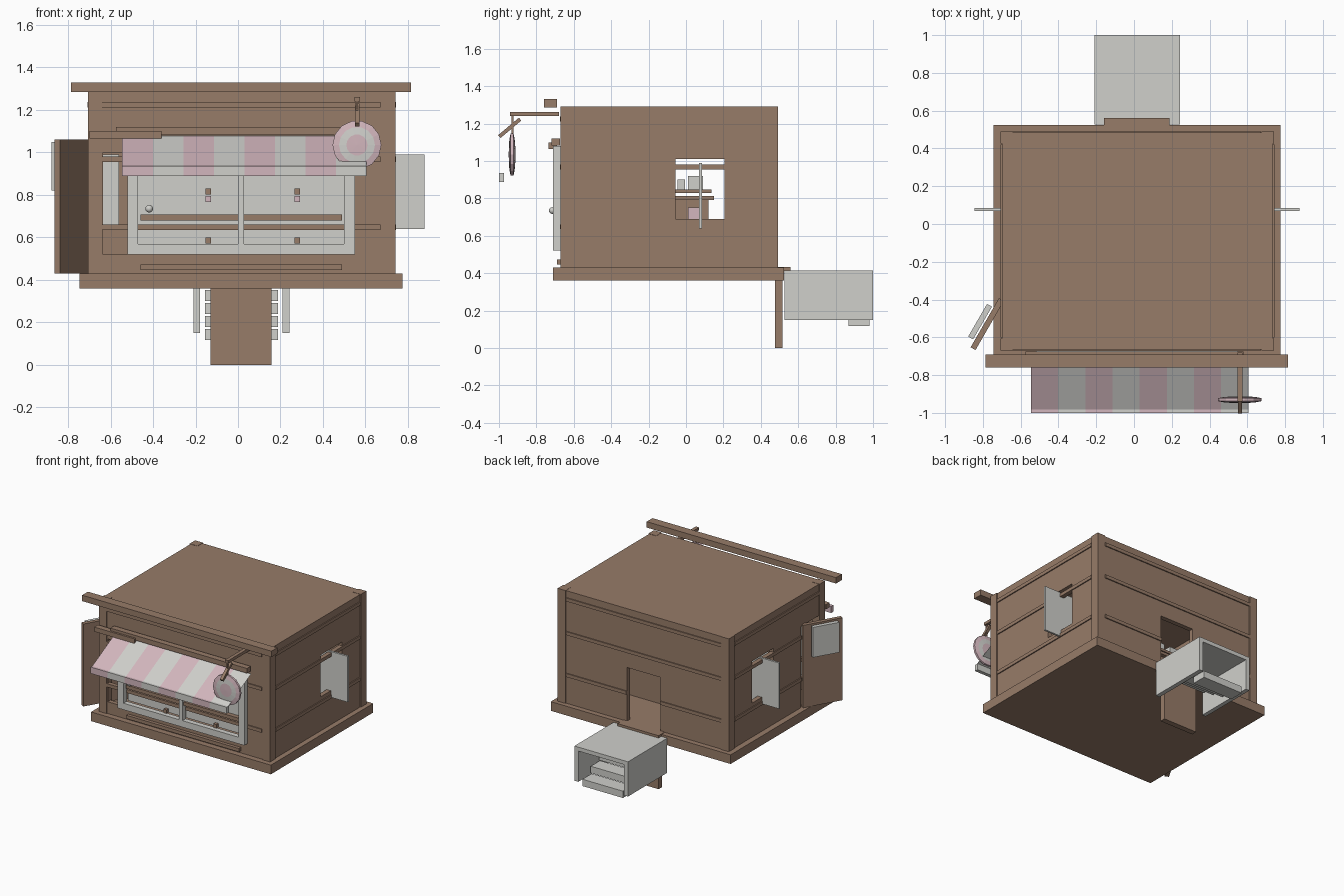
import bpy, bmesh, math
from mathutils import Matrix, Vector

if "Cube" in bpy.data.objects:
    bpy.data.objects.remove(bpy.data.objects["Cube"])


def material(name, rgb):
    m = bpy.data.materials.new(name)
    m.use_nodes = True
    col = (*rgb, 1)
    m.diffuse_color = col
    m.node_tree.nodes["Principled BSDF"].inputs["Base Color"].default_value = col
    return m


WOOD = material("brown wood", (0.31, 0.20, 0.14))
PALE = material("pale grey", (0.63, 0.63, 0.60))
PINK = material("soft pink", (0.65, 0.47, 0.51))


def finish(name, bm, *mats):
    bmesh.ops.recalc_face_normals(bm, faces=bm.faces)
    me = bpy.data.meshes.new(name)
    bm.to_mesh(me)
    bm.free()
    ob = bpy.data.objects.new(name, me)
    bpy.context.collection.objects.link(ob)
    for m in mats:
        me.materials.append(m)
    return ob


def box(name, x, y, z, mat=WOOD, rot=None):
    """Box from its spans on each axis, optionally turned about its centre."""
    bm = bmesh.new()
    bmesh.ops.create_cube(bm, size=1)
    size = Vector((s[1] - s[0] for s in (x, y, z)))
    bmesh.ops.scale(bm, vec=size, verts=bm.verts)
    ob = finish(name, bm, mat)
    ob.location = [(s[0] + s[1]) / 2 for s in (x, y, z)]
    if rot:
        ob.rotation_euler = rot
    return ob


def cut(ob, *spans):
    """Cut a box-shaped hole and drop the cutter."""
    cutter = box("cutter", *spans)
    cutter.hide_render = True
    mod = ob.modifiers.new("hole", "BOOLEAN")
    mod.object, mod.operation, mod.solver = cutter, "DIFFERENCE", "EXACT"
    bpy.context.view_layer.objects.active = ob
    bpy.ops.object.modifier_apply(modifier="hole")
    bpy.data.objects.remove(cutter)


# Cabin shell and floor
L, R, F, B = -0.70, 0.735, -0.665, 0.485
box("floor_base", (-0.745, 0.775), (-0.71, 0.525), (0.36, 0.43))
shell = box("cabin_walls", (L, R), (F, B), (0.43, 1.29))
cut(shell, (L + .035, R - .035), (F + .035, B - .035), (0.40, 1.255))
cut(shell, (-1, 1), (-0.055, 0.205), (0.69, 1.01))          # side windows
cut(shell, (-0.635, 0.50), (-0.8, -0.6), (0.52, 1.0))       # front window
cut(shell, (-0.125, 0.16), (0.4, 0.6), (0.42, 0.84))        # back doorway
cut(shell, (-0.8, -0.6), (-0.62, -0.39), (0.42, 1.05))      # side doorway

# Corner posts and horizontal battens
for sx, px in (("right", L), ("left", R)):
    for sy, py in (("front", F), ("back", B)):
        x0 = px - .006 if px < 0 else px - .06
        y0 = py - .006 if py < 0 else py - .06
        box(f"{sy}_{sx}_post", (x0, x0 + .066), (y0, y0 + .066), (0.43, 1.292))
for i, z in enumerate((0.635, 0.955, 1.212)):
    zs = (z, z + .026)
    box(f"front_batten_{i}", (-0.64, 0.67), (F - .008, F + .025), zs)
    if i:
        box(f"back_batten_{i}", (-0.64, 0.67), (B - .025, B + .008), zs)
    else:
        for x in ((-0.64, -0.125), (0.16, 0.67)):
            box("back_batten_low", x, (B - .025, B + .008), zs)
    box(f"left_batten_{i}", (R - .025, R + .008), (-0.60, 0.42), zs)
    y0 = -0.60 if i == 2 else -0.39
    box(f"right_batten_{i}", (L - .008, L + .025), (y0, 0.42), zs)

# Pivoting side shutters
for name, x in (("right_shutter", (-0.845, -0.56)), ("left_shutter", (0.595, 0.877))):
    box(name, x, (0.07, 0.085), (0.64, 0.99), PALE)

# Side door standing ajar, with its notice board
turn = (0, 0, math.radians(-30))
box("side_door", (-0.792, -0.762), (-0.68, -0.38), (0.43, 1.06), WOOD, turn)
box("door_board", (-0.83, -0.80), (-0.617, -0.417), (0.82, 1.05), PALE, turn)

# Front window
FY = (-0.71, -0.67)
box("window_sill", (-0.52, 0.55), FY, (0.52, 0.57), PALE)
box("window_head", (-0.52, 0.55), FY, (1.03, 1.08), PALE)
for name, x in (("side_a", (-0.52, -0.47)), ("side_b", (0.50, 0.55)), ("mullion", (0.0, 0.028))):
    box("window_" + name, x, FY, (0.57, 1.03), PALE)
box("window_panes", (-0.47, 0.50), (-0.655, -0.648), (0.57, 1.03), PALE)
box("window_rail", (-0.46, 0.49), (-0.695, -0.66), (0.68, 0.707))
box("lower_rail", (-0.46, 0.49), (-0.69, -0.66), (0.447, 0.473))
for x in (-0.14, 0.28):
    for z, mat in ((0.815, WOOD), (0.78, PINK), (0.585, WOOD)):
        box("window_peg", (x - .013, x + .013), (-0.68, -0.65), (z - .014, z + .014), mat)
bpy.ops.mesh.primitive_uv_sphere_add(segments=12, ring_count=8, radius=0.018,
                                     location=(-0.418, -0.715, 0.735))
knob = bpy.context.object
knob.name = "window_knob"
knob.data.materials.append(PALE)
bpy.ops.object.shade_smooth_by_angle()

# Beams over the front
box("top_beam", (-0.785, 0.815), (-0.76, -0.69), (1.285, 1.33))
box("awning_beam", (-0.575, 0.58), (-0.72, -0.675), (1.083, 1.12))
box("short_lintel", (-0.70, -0.36), (-0.735, -0.69), (1.065, 1.10))

# Striped awning: sloping sheet and hanging valance
bm = bmesh.new()
count, x0, step = 8, -0.545, 0.14375
for i in range(count):
    xa, xb = x0 + i * step, x0 + (i + 1) * step
    face = bm.faces.new([bm.verts.new(p) for p in (
        (xa, -0.985, 0.935), (xb, -0.985, 0.935), (xb, -0.705, 1.08), (xa, -0.705, 1.08))])
    face.material_index = i % 2
    box(f"valance_{i}", (xa, xb), (-1.0, -0.973), (0.888, 0.937), PALE if i % 2 else PINK)
finish("awning_sheet", bm, PINK, PALE)

# Hanging round sign on a bracket
box("sign_arm", (0.548, 0.575), (-0.94, -0.68), (1.24, 1.262))
box("sign_strut", (0.55, 0.573), (-1.015, -0.87), (1.167, 1.187), WOOD, (math.radians(40), 0, 0))
box("sign_hanger", (0.556, 0.566), (-0.933, -0.923), (1.14, 1.25))
bm = bmesh.new()
half = [(0, .018), (.05, .017), (.085, .014), (.115, .008)]
profile = [(r, -t) for r, t in half] + [(r, t) for r, t in reversed(half)]
vs = [bm.verts.new((r, t, 0)) for r, t in profile]
es = [bm.edges.new(pair) for pair in zip(vs, vs[1:])]
bmesh.ops.spin(bm, geom=vs + es, axis=(0, 1, 0), cent=(0, 0, 0),
               angle=math.tau, steps=14, use_duplicate=False)
bmesh.ops.remove_doubles(bm, verts=bm.verts, dist=0.0005)
for f in bm.faces:
    c = f.calc_center_median()
    f.material_index = int(0.05 < math.hypot(c.x, c.z) < 0.085)
bmesh.ops.translate(bm, vec=(0.56, -0.93, 1.035), verts=bm.verts)
finish("round_sign", bm, PINK, PALE)

# Counter inside with shelf, jars and a box
box("counter", (-0.40, 0.42), (-0.055, 0.12), (0.43, 0.79))
box("counter_top", (-0.42, 0.44), (-0.06, 0.15), (0.79, 0.812))
box("counter_shelf", (-0.40, 0.42), (-0.06, 0.135), (0.828, 0.847))
box("counter_box", (0.42, 0.47), (0.01, 0.085), (0.69, 0.75), PINK)
for i in range(6):
    x = -0.33 + i * 0.13
    box(f"jar_{i}", (x, x + .08), (0.01, 0.09), (0.847, 0.92), PALE)
    box(f"small_jar_{i}", (x, x + .05), (-0.045, -0.005), (0.847, 0.90), PALE)

# Back porch: support panel, threshold, hooded steps
box("back_support", (-0.13, 0.157), (0.475, 0.517), (0, 0.365))
box("back_threshold", (-0.16, 0.187), (0.48, 0.56), (0.413, 0.433))
box("porch_top", (-0.21, 0.243), (0.527, 1.0), (0.385, 0.415), PALE)
for name, x in (("right", (-0.21, -0.178)), ("left", (0.21, 0.243))):
    box(f"porch_{name}_side", x, (0.527, 1.0), (0.15, 0.39), PALE)
for i in range(4):
    z, y = 0.117 + i * 0.061, 0.87 - i * 0.1
    box(f"step_{i}", (-0.155, 0.188), (y, y + .112), (z, z + .052), PALE)
